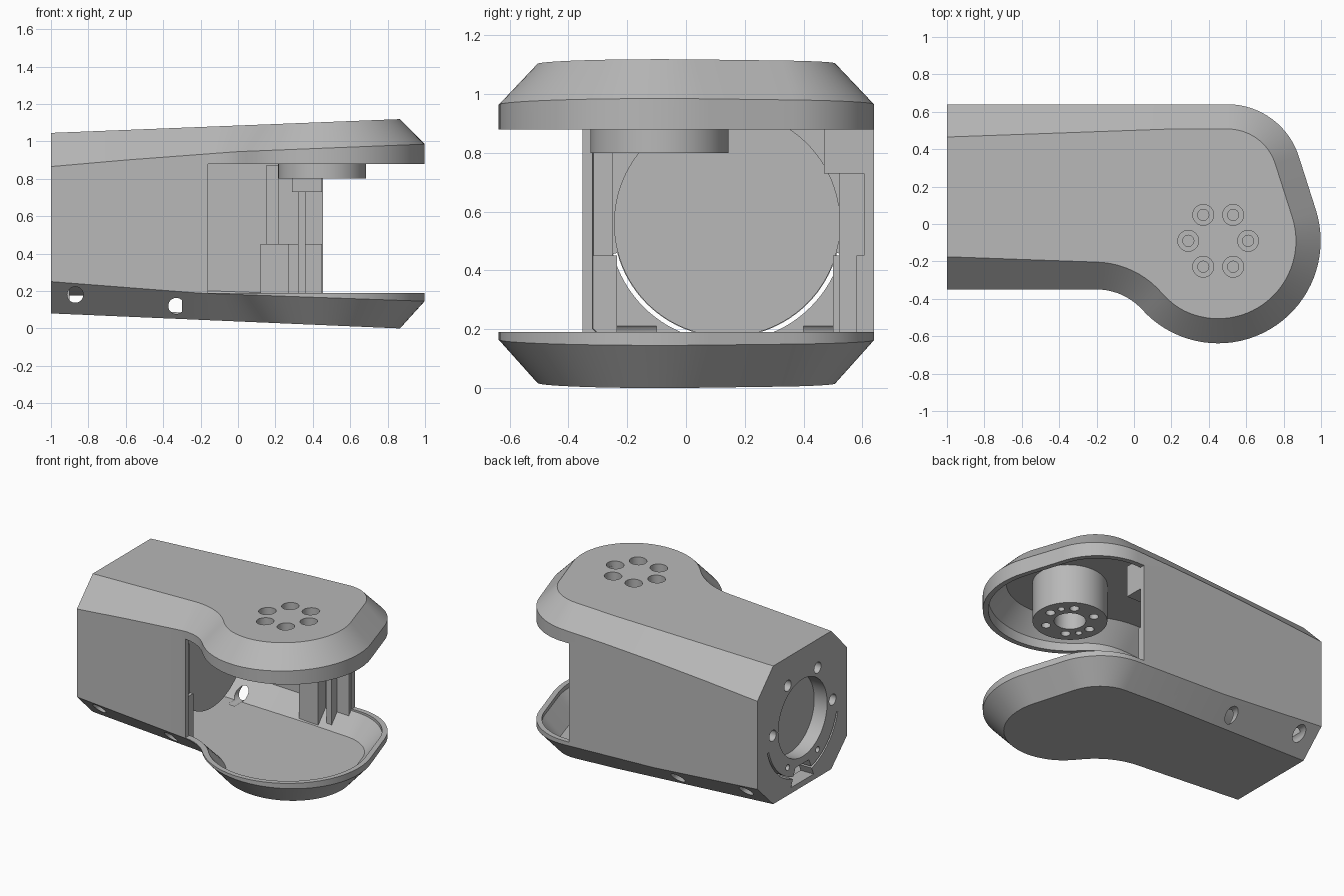
import bpy, bmesh
from math import cos, sin, radians, pi

if "Cube" in bpy.data.objects:
    bpy.data.objects.remove(bpy.data.objects["Cube"])

grey = bpy.data.materials.new("plain_grey")
grey.use_nodes = True
COLOUR = (0.48, 0.48, 0.48, 1)
grey.diffuse_color = COLOUR
grey.node_tree.nodes["Principled BSDF"].inputs["Base Color"].default_value = COLOUR


def loft(name, rings):
    """Closed solid through rings of equal point count."""
    bm = bmesh.new()
    rows = [[bm.verts.new(p) for p in ring] for ring in rings]
    n = len(rows[0])
    for a, b in zip(rows, rows[1:]):
        for i in range(n):
            j = (i + 1) % n
            bm.faces.new((a[i], a[j], b[j], b[i]))
    bm.faces.new(rows[0])
    bm.faces.new(rows[-1])
    bmesh.ops.recalc_face_normals(bm, faces=bm.faces)
    mesh = bpy.data.meshes.new(name)
    bm.to_mesh(mesh)
    bm.free()
    mesh.materials.append(grey)
    ob = bpy.data.objects.new(name, mesh)
    bpy.context.collection.objects.link(ob)
    return ob


def prism(name, pts, axis, lo, hi):
    place = {"x": lambda a, b, h: (h, a, b),
             "y": lambda a, b, h: (a, h, b),
             "z": lambda a, b, h: (a, b, h)}[axis]
    return loft(name, [[place(a, b, h) for a, b in pts] for h in (lo, hi)])


def arc(c, r, start, end, n):
    """Points on an arc, end included."""
    steps = [radians(start + (end - start) * i / n) for i in range(n + 1)]
    return [(c[0] + r * cos(t), c[1] + r * sin(t)) for t in steps]


def rod(name, c, r, axis, lo, hi, n=32):
    return prism(name, arc(c, r, 0, 360, n)[:-1], axis, lo, hi)


def box(name, x, y, z):
    return prism(name, [(x[0], y[0]), (x[1], y[0]), (x[1], y[1]), (x[0], y[1])], "z", *z)


def combine(target, tool, operation="DIFFERENCE", keep=False):
    mod = target.modifiers.new("cut", "BOOLEAN")
    mod.operation = operation
    mod.solver = "EXACT"
    mod.object = tool
    bpy.context.view_layer.objects.active = target
    bpy.ops.object.modifier_apply(modifier=mod.name)
    if not keep:
        bpy.data.objects.remove(tool)


# Outline of the arm, each point with its outward normal
HUB = (0.45, -0.09)
outline = [((x, -0.35), (0, -1)) for x in (-1, -0.8, -0.6, -0.4)]


def add_arc(c, r, start, end, n, sign=1):
    for p in arc(c, r, start, end, n):
        outline.append((p, (sign * (p[0] - c[0]) / r, sign * (p[1] - c[1]) / r)))


add_arc((-0.2, -0.6795), 0.3295, 90, 42.2, 10, -1)
outline.pop()
add_arc(HUB, 0.548, 222.2, 377.7, 36)
add_arc((0.5, 0.24), 0.4, 17.7, 90, 16)
outline += [((x, 0.64), (0, 1)) for x in (0.2, -0.2, -0.6, -1)]


def ramp(x, table):
    for (x0, v0), (x1, v1) in zip(table, table[1:]):
        if x <= x1:
            return v0 + (v1 - v0) * (x - x0) / (x1 - x0)
    return table[-1][1]


LOW = [(-1, 0.25), (-0.2, 0.188), (1, 0.145)]
HIGH = [(-1, 0.865), (-0.6, 0.9), (0, 0.945), (1, 0.985)]
CHAMFER = [(-1, 0.175), (0.2, 0.132), (1, 0.132)]


def arm_body(name, wall=0.0, end=0.0):
    """Chamfered body, shrunk by the wall thickness."""
    heights = [lambda x, px: 0.08 - 0.043 * (px + 1) + wall,
               lambda x, px: ramp(x, LOW) + 0.41 * wall,
               lambda x, px: ramp(x, HIGH) - 0.41 * wall,
               lambda x, px: 1.045 + 0.0395 * (px + 1) - wall]
    rings = []
    for level, height in enumerate(heights):
        ring = []
        for (x, y), (nx, ny) in outline:
            d = wall
            if level in (0, 3):
                d = ramp(x, CHAMFER) + 0.41 * wall
            px = max(x - nx * d, -1 + end)
            ring.append((px, y - ny * d, height(x, px)))
        rings.append(ring)
    return loft(name, rings)


# Hollow shell with the open jaw
envelope = arm_body("envelope")
shell = arm_body("shell")
combine(shell, arm_body("cavity", 0.035, 0.1))
jaw = [(-0.16, -1), (1.2, -1), (1.2, 1), (0.455, 1), (0.455, 0.45), (-0.16, 0.45)]
combine(shell, prism("jaw", jaw, "z", 0.19, 0.88))

# End plate: central bore, bolt circle, arc slot and cable notch
AXIS = (0.14, 0.56)
combine(shell, rod("bore", AXIS, 0.27, "x", -1.1, -0.85, 64))
for i, p in enumerate(arc(AXIS, 0.33, 0, 300, 5)):
    combine(shell, rod("bolt", p, 0.038 if i < 4 else 0.02, "x", -1.1, -0.85, 20))
slot = arc(AXIS, 0.402, 195, 345, 40) + arc(AXIS, 0.387, 345, 195, 40)
combine(shell, prism("slot", slot, "x", -1.1, -0.85))
notch = [(0.02, 0.12), (0.27, 0.12), (0.22, 0.24), (0.07, 0.24)]
combine(shell, prism("notch", notch, "x", -1.1, -0.85))

# Side screw holes through the lower chamfers
for x, z in ((-0.87, 0.18), (-0.33, 0.12)):
    for lo, hi in ((-0.6, -0.1), (0.4, 0.9)):
        combine(shell, rod("screw", (x, z), 0.043, "y", lo, hi, 24))

# Joint hub under the roof, with counterbored bolts
hub = rod("joint_hub", HUB, 0.235, "z", 0.8, 1.075, 64)
combine(hub, rod("hub_bore", HUB, 0.1, "z", 0.7, 0.95, 40))
for p in arc(HUB, 0.16, 0, 300, 5):
    for part in (shell, hub):
        combine(part, rod("counterbore", p, 0.056, "z", 1.0, 1.3, 28))
    combine(hub, rod("bolt", p, 0.03, "z", 0.7, 1.05, 20))
for p in arc(HUB, 0.16, 30, 210, 1):
    combine(hub, rod("pin", p, 0.022, "z", 0.7, 0.9, 16))

# Motor inside the arm
motor = rod("motor", AXIS, 0.385, "x", -0.9, -0.3, 96)

# Ribs and posts on the inner walls, trimmed to the body
posts = [
    box("back_post_base", (0.12, 0.27), (0.5, 0.63), (0, 0.45)),
    box("back_post_top", (0.15, 0.22), (0.53, 0.63), (0.4, 0.87)),
    box("back_rib", (0.32, 0.36), (0.52, 0.63), (0, 0.75)),
    box("back_rib_base", (0.27, 0.45), (0.58, 0.63), (0, 0.45)),
    box("back_bracket", (0.29, 0.45), (0.47, 0.63), (0.73, 0.95)),
    box("front_post_base", (-0.3, -0.18), (-0.34, -0.235), (0, 0.45)),
    box("front_post_top", (-0.27, -0.2), (-0.34, -0.25), (0.4, 0.8)),
]
for post in posts:
    combine(post, envelope, "INTERSECT", keep=True)
bpy.data.objects.remove(envelope)

# Smooth curved walls, keep edges crisp
for ob in [shell, hub, motor] + posts:
    bpy.ops.object.select_all(action="DESELECT")
    ob.select_set(True)
    bpy.context.view_layer.objects.active = ob
    bpy.ops.object.shade_smooth_by_angle(angle=radians(25))
